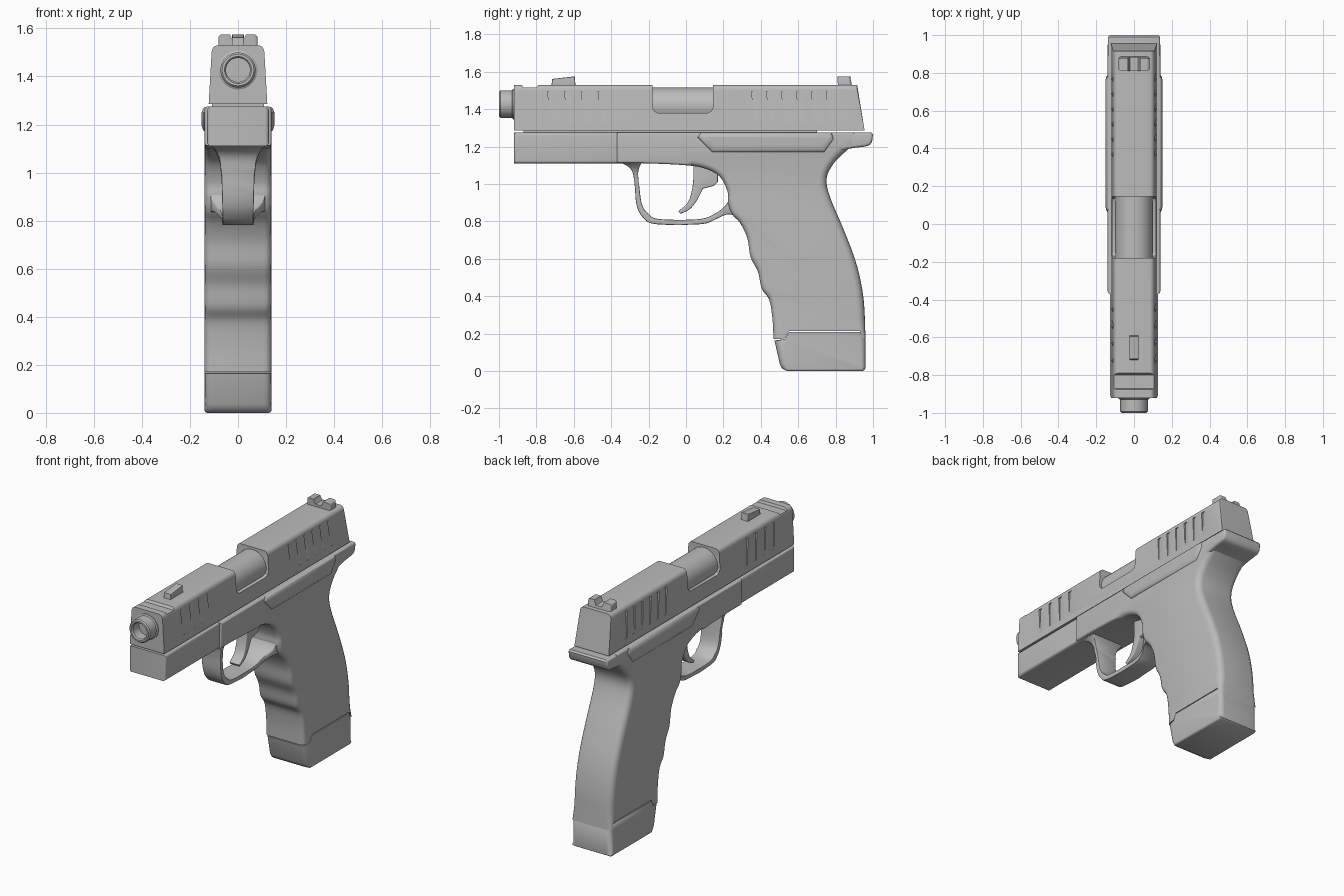
import bpy, bmesh, math
from mathutils import Vector

cube = bpy.data.objects.get("Cube")
if cube:
    bpy.data.objects.remove(cube)

grey = bpy.data.materials.new("gunmetal_grey")
grey.use_nodes = True
COLOUR = (0.5, 0.5, 0.5, 1)
grey.diffuse_color = COLOUR
grey.node_tree.nodes["Principled BSDF"].inputs["Base Color"].default_value = COLOUR


def finish(bm, name):
    bmesh.ops.remove_doubles(bm, verts=bm.verts, dist=1e-5)
    bmesh.ops.recalc_face_normals(bm, faces=bm.faces)
    mesh = bpy.data.meshes.new(name)
    bm.to_mesh(mesh)
    bm.free()
    mesh.materials.append(grey)
    obj = bpy.data.objects.new(name, mesh)
    bpy.context.collection.objects.link(obj)
    return obj


def shade(obj):
    bpy.ops.object.select_all(action='DESELECT')
    obj.select_set(True)
    bpy.context.view_layer.objects.active = obj
    bpy.ops.object.shade_smooth_by_angle(angle=math.radians(35))
    return obj


def curve(points, steps=4):
    """Smooth open path through the points."""
    p = [Vector(q) for q in points]
    p = [2 * p[0] - p[1]] + p + [2 * p[-1] - p[-2]]
    out = []
    for a, b, c, d in zip(p, p[1:], p[2:], p[3:]):
        for i in range(steps):
            t = i / steps
            out.append(0.5 * (2 * b + (c - a) * t + (2 * a - 5 * b + 4 * c - d) * t * t
                              + (3 * b - a - 3 * c + d) * t ** 3))
    return [tuple(v) for v in out] + [tuple(p[-2])]


def loft(bm, rings):
    """Skin closed rings of points and cap both ends; returns the lengthwise edges."""
    rings = [[bm.verts.new(c) for c in ring] for ring in rings]
    n = len(rings[0])
    bm.faces.new(rings[0])
    bm.faces.new(rings[-1])
    edges = []
    for a, b in zip(rings, rings[1:]):
        for i in range(n):
            j = (i + 1) % n
            bm.faces.new((a[i], a[j], b[j], b[i]))
        edges += [bm.edges.get((a[i], b[i])) for i in range(n)]
    return edges


def outward(profile):
    """Mitred outward normal at each profile point."""
    pts = [Vector(p) for p in profile]
    area = sum(a.x * b.y - b.x * a.y for a, b in zip(pts, pts[1:] + pts[:1]))
    turn = 1 if area > 0 else -1
    sides = []
    for a, b in zip(pts, pts[1:] + pts[:1]):
        d = (b - a).normalized()
        sides.append(Vector((d.y, -d.x)) * turn)
    return [(m + n) / max(1 + m.dot(n), 0.5) for m, n in zip(sides[-1:] + sides[:-1], sides)]


def prism(bm, profile, half, inset=lambda y, z: (0, 0), scale=lambda z: 1, depth=None, steps=4):
    """Extrude a side profile (y, z) across x; inset rounds the rim by y and z amounts."""
    normals = outward(profile)
    rings = []
    for i in range(steps + 1):
        a = math.pi / 2 * i / steps
        ring = []
        for (y, z), n in zip(profile, normals):
            iy, iz = inset(y, z)
            drop = max(iy, iz) if depth is None else depth
            shrink = 1 - math.cos(a)
            x = (half - drop * (1 - math.sin(a))) * scale(z)
            ring.append((x, y - n.x * iy * shrink, z - n.y * iz * shrink))
        rings.append(ring)
    loft(bm, [[(-x, y, z) for x, y, z in r] for r in reversed(rings)] + rings)


def part(name, profile, half, inset=lambda y, z: (0, 0), **options):
    bm = bmesh.new()
    prism(bm, profile, half, inset, **options)
    return shade(finish(bm, name))


def even(r):
    return lambda y, z: (r, r)


def lathe(name, profile, z, sides=40):
    """Revolve (radius, y) around a lengthwise axis at height z."""
    bm = bmesh.new()
    verts = [bm.verts.new((r, y, z)) for r, y in profile]
    edges = [bm.edges.new(pair) for pair in zip(verts, verts[1:])]
    bmesh.ops.spin(bm, geom=verts + edges, cent=(0, 0, z), axis=(0, 1, 0),
                   angle=math.tau, steps=sides)
    return shade(finish(bm, name))


def cut(obj, cutter):
    mod = obj.modifiers.new("cut", 'BOOLEAN')
    mod.operation, mod.solver, mod.object = 'DIFFERENCE', 'EXACT', cutter
    bpy.context.view_layer.objects.active = obj
    bpy.ops.object.modifier_apply(modifier=mod.name)
    bpy.data.objects.remove(cutter)
    shade(obj)


# Slide with tapered sides and rounded top edges
def slide_scale(z):
    return 1 - 0.1 * (z - 1.285) / 0.245


slide = part("slide", [(-0.92, 1.285), (-0.92, 1.53), (0.915, 1.53), (0.955, 1.285)], 0.122,
             lambda y, z: (0, 0.03 if z > 1.5 else 0), scale=slide_scale, steps=6)

# Ejection port and muzzle dip
bm = bmesh.new()
prism(bm, [(-0.18, 1.6), (-0.18, 1.41), (-0.17, 1.39), (-0.15, 1.38),
           (0.115, 1.38), (0.135, 1.39), (0.145, 1.41), (0.145, 1.6)], 0.3)
prism(bm, [(-0.89, 1.56), (-0.87, 1.515), (-0.80, 1.515), (-0.77, 1.56)], 0.3)

# Slanted grip serrations that fade out downwards
for y in [0.35 + 0.08 * i for i in range(6)] + [-0.74 + 0.09 * i for i in range(4)]:
    for s in (-1, 1):
        rings = []
        for z, sunk, lean in ((1.33, 0.002, 0.02), (1.495, 0.012, 0)):
            side = 0.122 * slide_scale(z)
            rings.append([(s * x, y + lean + dy, z) for x, dy in
                          ((side - sunk, 0), (0.15, 0), (0.15, 0.035), (side, 0.035))])
        loft(bm, rings)
cut(slide, finish(bm, "slide_cutter"))

# Barrel: chamber in the port and hollow muzzle
lathe("chamber", [(0, -0.2), (0.1, -0.2), (0.1, 0.17), (0, 0.17)], 1.415)
lathe("muzzle", [(0, -0.93), (0.05, -0.93), (0.05, -0.993), (0.056, -1), (0.066, -1),
                 (0.073, -0.993), (0.073, -0.93), (0.081, -0.925), (0.081, -0.9)], 1.427)

# Sights
part("front_sight", [(-0.72, 1.52), (-0.715, 1.562), (-0.595, 1.575), (-0.59, 1.52)],
     0.025, even(0.004))
rear_sight = part("rear_sight", [(0.812, 1.52), (0.81, 1.575), (0.878, 1.575), (0.888, 1.52)],
                  0.082, lambda y, z: (0.012, 0.016 if z > 1.53 else 0))
bm = bmesh.new()
loft(bm, [[(x, y, z) for x, z in ((-0.04, 1.6), (-0.03, 1.565), (-0.02, 1.545), (0.02, 1.545),
                                  (0.03, 1.565), (0.04, 1.6))] for y in (0.7, 1)])
cut(rear_sight, finish(bm, "sight_notch"))

# Rail between slide and frame
part("slide_rail", [(-0.87, 1.26), (-0.87, 1.3), (0.7, 1.3), (0.7, 1.26)], 0.108)

# Frame: dust cover, beavertail, side swell
part("dust_cover", [(-0.92, 1.11), (-0.92, 1.275), (-0.3, 1.275), (-0.3, 1.11)], 0.128, even(0.016))
part("beavertail", curve([(0.8, 1.17), (0.88, 1.19), (0.97, 1.203), (0.995, 1.225)])
     + [(1, 1.265), (0.99, 1.275), (0.6, 1.275), (0.6, 1.2)], 0.1385, even(0.014))
part("side_swell", [(0.06, 1.25), (0.08, 1.273), (0.78, 1.273), (0.79, 1.24),
                    (0.74, 1.17), (0.14, 1.17)], 0.152, even(0.04), depth=0.016)


# Rim of grip and magazine: flush where the two meet, tight on top and bottom
def grip_rim(y, z):
    if 0.1 < z < 0.25 and 0.5 < y < 0.94:
        return 0, 0
    if 0.15 < z < 0.2:
        return 0.03, 0
    if z > 1.1 and y < 0.1 or z > 1.2 or z < 0.01:
        return 0.012, 0.012
    return (0.04, 0.04) if y > 0.6 and z > 0.25 else (0.03, 0.03)


# Grip with finger grooves, curved backstrap and trigger recess
back = curve([(0.9, 1.21), (0.855, 1.175), (0.79, 1.11), (0.752, 1.03), (0.77, 0.93),
              (0.85, 0.74), (0.915, 0.56), (0.95, 0.38), (0.96, 0.17)])
seam = [(0.93, 0.213), (0.55, 0.213), (0.53, 0.176)]
front = curve([(0.468, 0.17), (0.462, 0.28), (0.445, 0.38), (0.405, 0.44), (0.385, 0.53),
               (0.345, 0.61), (0.328, 0.71), (0.29, 0.79), (0.245, 0.84), (0.225, 0.9),
               (0.222, 0.96), (0.18, 1.04), (0.1, 1.083), (0, 1.1), (-0.2, 1.11), (-0.37, 1.112)])
part("grip", back + seam + front + [(-0.37, 1.275), (0.9, 1.275)], 0.139, grip_rim)

# Magazine base
part("magazine_base", [(0.96, 0.165), (0.93, 0.208), (0.55, 0.208), (0.53, 0.171),
                       (0.473, 0.163), (0.502, 0.035), (0.515, 0.012), (0.54, 0),
                       (0.945, 0), (0.957, 0.008), (0.96, 0.02)], 0.139, grip_rim)

# Trigger guard: outer point, inner point, half width
guard = curve([(-0.37, 1.125, -0.23, 1.125, 0.125), (-0.295, 1.08, -0.255, 1.07, 0.085),
               (-0.275, 1.0, -0.25, 0.99, 0.07), (-0.265, 0.89, -0.235, 0.89, 0.066),
               (-0.23, 0.82, -0.2, 0.84, 0.065), (-0.16, 0.785, -0.14, 0.812, 0.065),
               (0.08, 0.785, 0.07, 0.812, 0.065), (0.16, 0.812, 0.16, 0.845, 0.075),
               (0.23, 0.838, 0.215, 0.89, 0.11), (0.3, 0.81, 0.24, 0.95, 0.115)])
bm = bmesh.new()
corners = loft(bm, [[(-w, oy, oz), (w, oy, oz), (w, iy, iz), (-w, iy, iz)]
                    for oy, oz, iy, iz, w in guard])
bmesh.ops.bevel(bm, geom=corners, offset=0.006, segments=2, profile=0.5, affect='EDGES')
shade(finish(bm, "trigger_guard"))

# Trigger
part("trigger", curve([(0.04, 1.12), (0.037, 1.0), (0.012, 0.905), (-0.04, 0.855)])
     + curve([(-0.03, 0.84), (0.02, 0.865), (0.06, 0.915), (0.09, 0.975)])
     + [(0.15, 0.99), (0.17, 1.01), (0.17, 1.1)], 0.035, even(0.006))
